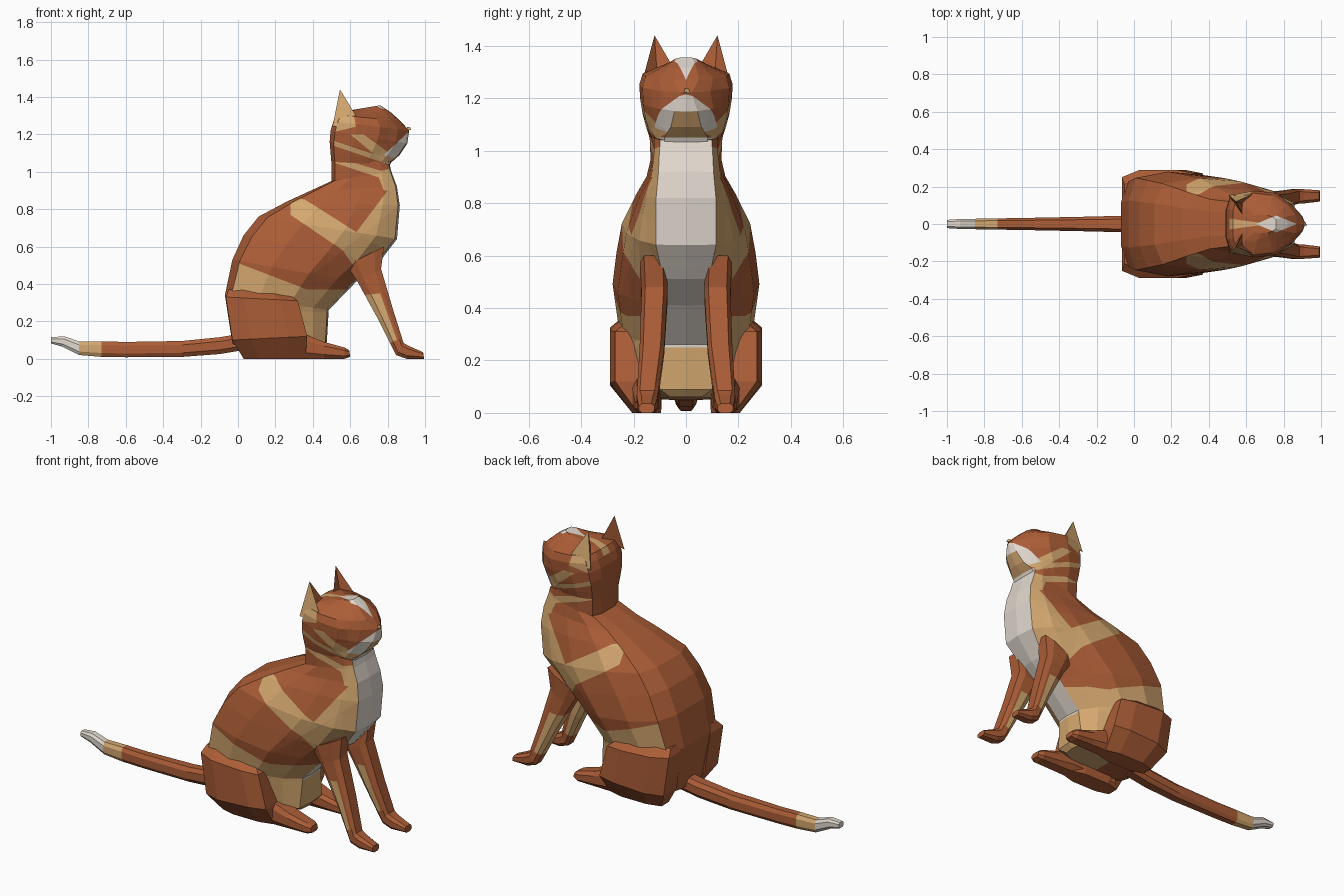
import bpy, bmesh
from mathutils import Vector

cube = bpy.data.objects.get("Cube")
if cube:
    bpy.data.objects.remove(cube, do_unlink=True)


def material(name, rgb):
    mat = bpy.data.materials.new(name)
    mat.use_nodes = True
    mat.diffuse_color = (*rgb, 1)
    mat.node_tree.nodes["Principled BSDF"].inputs["Base Color"].default_value = (*rgb, 1)
    return mat


MATERIALS = [material("ginger_brown", (0.41, 0.11, 0.038)),
             material("sandy_tan", (0.66, 0.39, 0.16)),
             material("cream_white", (0.76, 0.69, 0.62))]
BROWN, TAN, WHITE = range(3)
SIDE, PLAN = (0, 2), (0, 1)


def finish(bm, name):
    """Turn a bmesh into a flat shaded object."""
    bmesh.ops.recalc_face_normals(bm, faces=bm.faces[:])
    mesh = bpy.data.meshes.new(name)
    bm.to_mesh(mesh)
    bm.free()
    for mat in MATERIALS:
        mesh.materials.append(mat)
    obj = bpy.data.objects.new(name, mesh)
    bpy.context.collection.objects.link(obj)
    return obj


def trunk_profile(front):
    """Half outline from spine to chest as (depth, width)."""
    return [(0, 0), (0, .45), (.06, .88), (.32, 1), (.62, .93),
            (.85, .45 + .6 * front), (.985, front), (1, 0)]


def limb_profile(front):
    return [(0, .6), (.25, 1), (.75, 1), (1, front)]


def loft(rings, profile, side=1):
    """Rings are back x, z, front x, z, half width, front width, centre y."""
    bm = bmesh.new()
    loops = []
    for xb, zb, xf, zf, half, front, *centre in rings:
        cy = centre[0] if centre else 0
        outline = profile(front)
        outline += [(t, -w) for t, w in reversed(outline) if w]
        loops.append([bm.verts.new((xb + (xf - xb) * t, side * (cy + half * w),
                                    zb + (zf - zb) * t)) for t, w in outline])
    for low, high in zip(loops, loops[1:]):
        for i in range(len(low)):
            j = (i + 1) % len(low)
            bm.faces.new((low[i], low[j], high[j], high[i]))
    bm.faces.new(loops[0])
    bm.faces.new(loops[-1])
    bmesh.ops.recalc_face_normals(bm, faces=bm.faces[:])
    return bm


def paint(bm, colour, polygon, axes=SIDE, rule=lambda n, c: True):
    """Cut a convex outline into the faces and colour what lies inside."""
    edges = list(zip(polygon, polygon[1:] + polygon[:1]))
    for p, q in edges:
        point, normal = Vector(), Vector()
        point[axes[0]], point[axes[1]] = p
        normal[axes[0]], normal[axes[1]] = p[1] - q[1], q[0] - p[0]
        bmesh.ops.bisect_plane(bm, geom=bm.verts[:] + bm.edges[:] + bm.faces[:],
                               plane_co=point, plane_no=normal, dist=1e-5)
    bm.normal_update()
    for face in bm.faces:
        c = face.calc_center_median()
        a, b = c[axes[0]], c[axes[1]]
        turns = [(q[0] - p[0]) * (b - p[1]) - (q[1] - p[1]) * (a - p[0]) for p, q in edges]
        if (min(turns) > 0 or max(turns) < 0) and rule(face.normal, c):
            face.material_index = colour


def tidy(bm):
    bmesh.ops.dissolve_limit(bm, angle_limit=.01, verts=bm.verts[:],
                             edges=bm.edges[:], delimit={'MATERIAL'})


def on_flank(n, c):
    return abs(n.y) > .35


# Body, from the seat up to the neck
body = loft([
    (.03, .05, .45, .06, .12, .5),
    (-.03, .08, .475, .09, .2, .5),
    (-.07, .34, .485, .26, .255, .33),
    (-.03, .53, .63, .41, .28, .3),
    (.03, .66, .75, .51, .265, .33),
    (.11, .76, .85, .64, .245, .47),
    (.26, .84, .865, .82, .19, .6),
    (.38, .895, .85, .92, .15, .7),
    (.5, .95, .82, 1, .135, .75),
    (.5, 1.1, .81, 1.04, .14, .7)], trunk_profile)
for outline in (
        [(.28, .77), (.28, .87), (.36, .85), (.66, .66), (.56, .58)],    # shoulder stripe
        [(.56, .58), (.8, .9), (.9, .9), (.9, .6), (.65, .45)],          # chest flank
        [(.78, .9), (.74, 1), (.83, 1.02), (.9, .9)],                    # neck flank
        [(-.1, .55), (.37, .37), (.33, .28), (-.1, .28)],                # rump
        [(.3, 0), (.3, .37), (.6, .37), (.6, 0)],                        # belly side
        [(.48, 1.06), (.48, 1.09), (.78, 1), (.78, .96)]):               # neck stripe
    paint(body, TAN, outline, rule=on_flank)
paint(body, WHITE, [(.4, .25), (.4, 1.1), (1, 1.1), (1, .25)],
      rule=lambda n, c: abs(n.y) < .4 and n.x > .3)
paint(body, TAN, [(.2, 0), (.2, .25), (1, .25), (1, 0)],
      rule=lambda n, c: n.x > .3 or n.z < -.5)
tidy(body)
finish(body, "body")

# Head, from the throat up to the crown
head = loft([
    (.5, 1.04, .81, 1.03, .135, .6),
    (.495, 1.1, .82, 1.05, .15, .55),
    (.49, 1.16, .865, 1.09, .165, .35),
    (.495, 1.22, .905, 1.15, .175, .25),
    (.51, 1.27, .915, 1.22, .178, .12),
    (.53, 1.305, .87, 1.27, .165, .3),
    (.58, 1.325, .82, 1.315, .1, .4),
    (.64, 1.335, .76, 1.355, .05, .5)], trunk_profile)
paint(head, TAN, [(.48, 1.15), (.48, 1.175), (.8, 1.07), (.8, 1.04)], rule=on_flank)
paint(head, TAN, [(.6, 1.2), (.67, 1.2), (.85, 1.07), (.78, 1.05)], rule=on_flank)
paint(head, TAN, [(.5, 1.21), (.5, 1.3), (.62, 1.3), (.63, 1.24)], rule=on_flank)
paint(head, WHITE, [(.78, 1.09), (.92, 1.22), (.95, 1.12), (.84, 1.07)])
paint(head, TAN, [(.8, 1.05), (.8, 1.15), (.95, 1.15), (.95, 1.05)],
      rule=lambda n, c: n.z < -.3 and abs(c.y) < .08)
paint(head, WHITE, [(.76, 1), (.76, 1.05), (.95, 1.05), (.95, 1)])
paint(head, TAN, [(.5, .03), (.5, -.03), (.72, 0)], PLAN, lambda n, c: n.z > .3)
paint(head, WHITE, [(.65, 0), (.76, .045), (.87, 0), (.76, -.045)], PLAN,
      lambda n, c: n.z > .2)
tidy(head)
finish(head, "head")

# Nose
bm = bmesh.new()
bmesh.ops.create_cone(bm, segments=3, radius1=.016, radius2=.01, depth=.016, cap_ends=True)
for face in bm.faces:
    face.material_index = TAN
nose = finish(bm, "nose")
nose.location = (.912, 0, 1.23)

for side, label in ((1, "left"), (-1, "right")):
    # Ear with a hollow front
    bm = bmesh.new()
    tip, back, outer, inner, hollow = [bm.verts.new((x, side * y, z)) for x, y, z in (
        (.545, .12, 1.44), (.505, .155, 1.24), (.655, .168, 1.26),
        (.58, .05, 1.32), (.575, .112, 1.32))]
    bm.faces.new((tip, back, outer)).material_index = TAN
    for corners in ((tip, inner, back), (tip, outer, hollow), (outer, inner, hollow),
                    (inner, tip, hollow), (back, inner, outer)):
        bm.faces.new(corners)
    finish(bm, label + "_ear")

    # Front leg and paw
    leg = loft([
        (.58, .5, .78, .6, .05, .7, .125),
        (.64, .41, .765, .48, .05, .7, .12),
        (.75, .21, .83, .26, .047, .7, .13),
        (.845, .02, .885, .085, .04, .7, .148),
        (.9, 0, .91, .07, .038, .6, .148),
        (.995, 0, .99, .035, .03, .6, .15)], limb_profile, side)
    paint(leg, TAN, [(.66, .34), (.76, .35), (.85, .1), (.8, .08)])
    tidy(leg)
    finish(leg, label + "_front_leg")

    # Folded thigh
    finish(loft([
        (.03, 0, .36, 0, .055, .6, .15),
        (-.03, .1, .37, .12, .1, .8, .19),
        (-.065, .33, .32, .31, .1, .8, .19),
        (-.05, .37, .25, .36, .07, .6, .17)], limb_profile, side), label + "_thigh")

    # Hind foot
    finish(loft([
        (.05, 0, .05, .1, .05, .7, .15),
        (.36, 0, .36, .13, .055, .7, .15),
        (.46, 0, .46, .09, .05, .7, .15),
        (.57, 0, .57, .06, .045, .6, .15),
        (.6, .01, .595, .045, .03, .6, .15)], limb_profile, side), label + "_hind_foot")

# Tail with a pale tip
tail = loft([
    (.05, .05, .05, .14, .045, .6),
    (-.1, .025, -.1, .115, .043, .6),
    (-.3, .01, -.3, .095, .038, .6),
    (-.6, .008, -.6, .09, .032, .6),
    (-.73, .01, -.73, .093, .03, .6),
    (-.85, .02, -.85, .093, .028, .6),
    (-.94, .065, -.93, .12, .026, .6),
    (-1, .082, -1, .115, .022, .6)], limb_profile)
for face in tail.faces:
    x = face.calc_center_median().x
    face.material_index = WHITE if x < -.85 else TAN if x < -.73 else BROWN
finish(tail, "tail")
